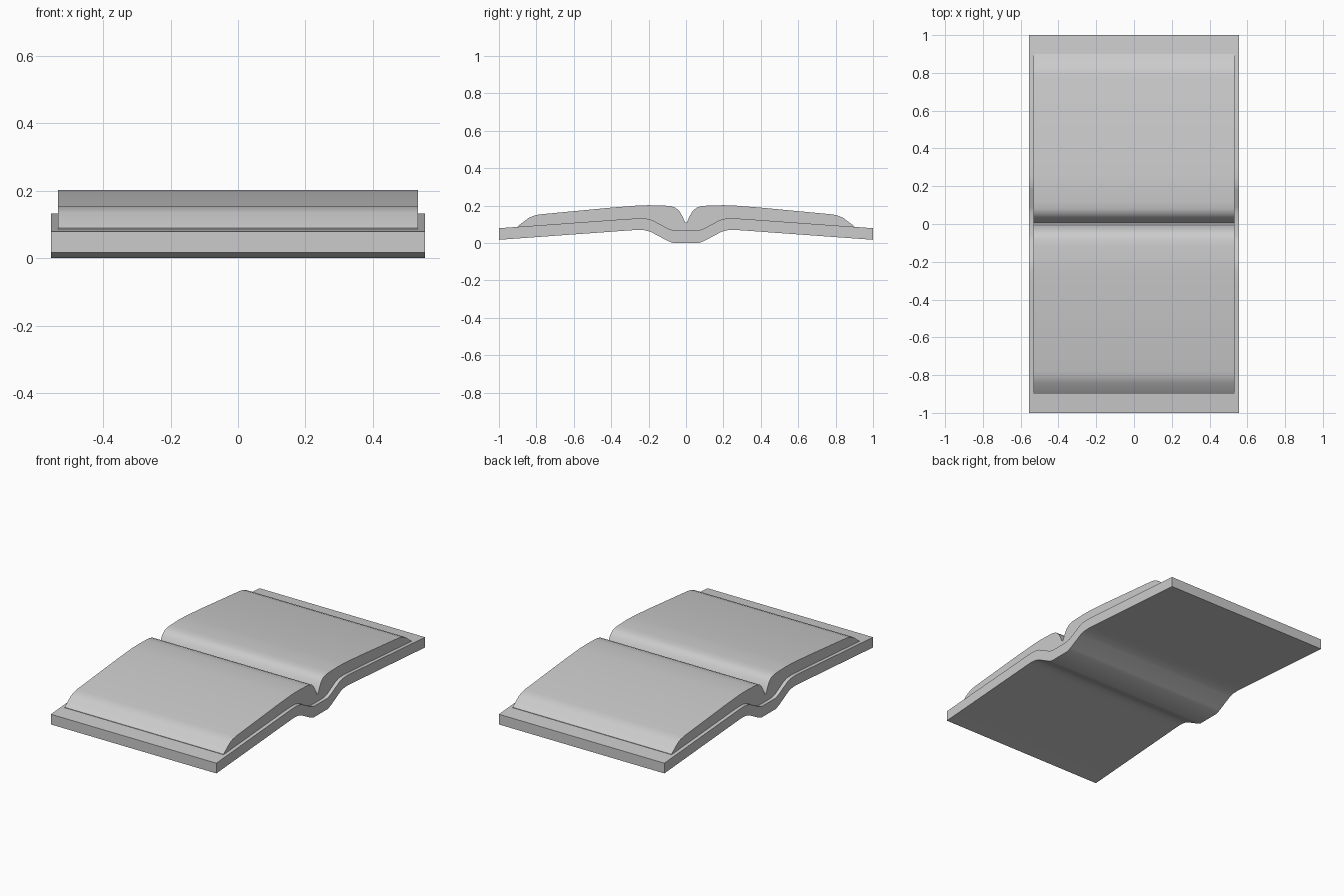
import bpy, bmesh

cube = bpy.data.objects.get("Cube")
if cube:
    bpy.data.objects.remove(cube, do_unlink=True)

grey = bpy.data.materials.new("plain grey")
grey.use_nodes = True
colour = (0.6, 0.6, 0.6, 1)
grey.diffuse_color = colour
grey.node_tree.nodes["Principled BSDF"].inputs["Base Color"].default_value = colour


def extrude_profile(name, points, half_width):
    """Closed (y, z) outline extruded along x."""
    bm = bmesh.new()
    face = bm.faces.new([bm.verts.new((-half_width, y, z)) for y, z in points])
    out = bmesh.ops.extrude_face_region(bm, geom=[face])
    moved = [g for g in out["geom"] if isinstance(g, bmesh.types.BMVert)]
    bmesh.ops.translate(bm, verts=moved, vec=(2 * half_width, 0, 0))
    bmesh.ops.recalc_face_normals(bm, faces=bm.faces[:])
    mesh = bpy.data.meshes.new(name)
    bm.to_mesh(mesh)
    bm.free()
    mesh.materials.append(grey)
    obj = bpy.data.objects.new(name, mesh)
    bpy.context.collection.objects.link(obj)
    bpy.ops.object.select_all(action="DESELECT")
    obj.select_set(True)
    bpy.context.view_layer.objects.active = obj
    bpy.ops.object.shade_smooth_by_angle(angle=0.62)
    return obj


def mirrored(points):
    return [(-y, z) for y, z in reversed(points)]


# Cover: two sloping boards joined by a sunken spine
underside = [(0.07, 0.0), (0.1, 0.012), (0.19, 0.06), (0.22, 0.068), (0.26, 0.07),
             (0.32, 0.066), (1.0, 0.017)]
upper = [(0.06, 0.066), (0.09, 0.074), (0.18, 0.122), (0.21, 0.13), (0.25, 0.132),
         (0.32, 0.128), (1.0, 0.079)]
lower_line = mirrored(underside) + underside
upper_line = mirrored(upper) + upper
extrude_profile("cover", lower_line + upper_line[::-1], 0.555)

# Page block: one rounded bulge per side, meeting in the gutter
page_top = [(0.005, 0.11), (0.018, 0.14), (0.035, 0.17), (0.055, 0.188), (0.08, 0.197),
            (0.12, 0.2), (0.2, 0.202), (0.26, 0.2), (0.4, 0.189), (0.78, 0.153),
            (0.81, 0.147), (0.84, 0.135), (0.9, 0.089)]
page_bottom = [(y, z - 0.002) for y, z in upper[:-1]] + [(0.9, 0.084)]
extrude_profile("pages", mirrored(page_top) + page_top
                + page_bottom[::-1] + mirrored(page_bottom)[::-1], 0.533)
